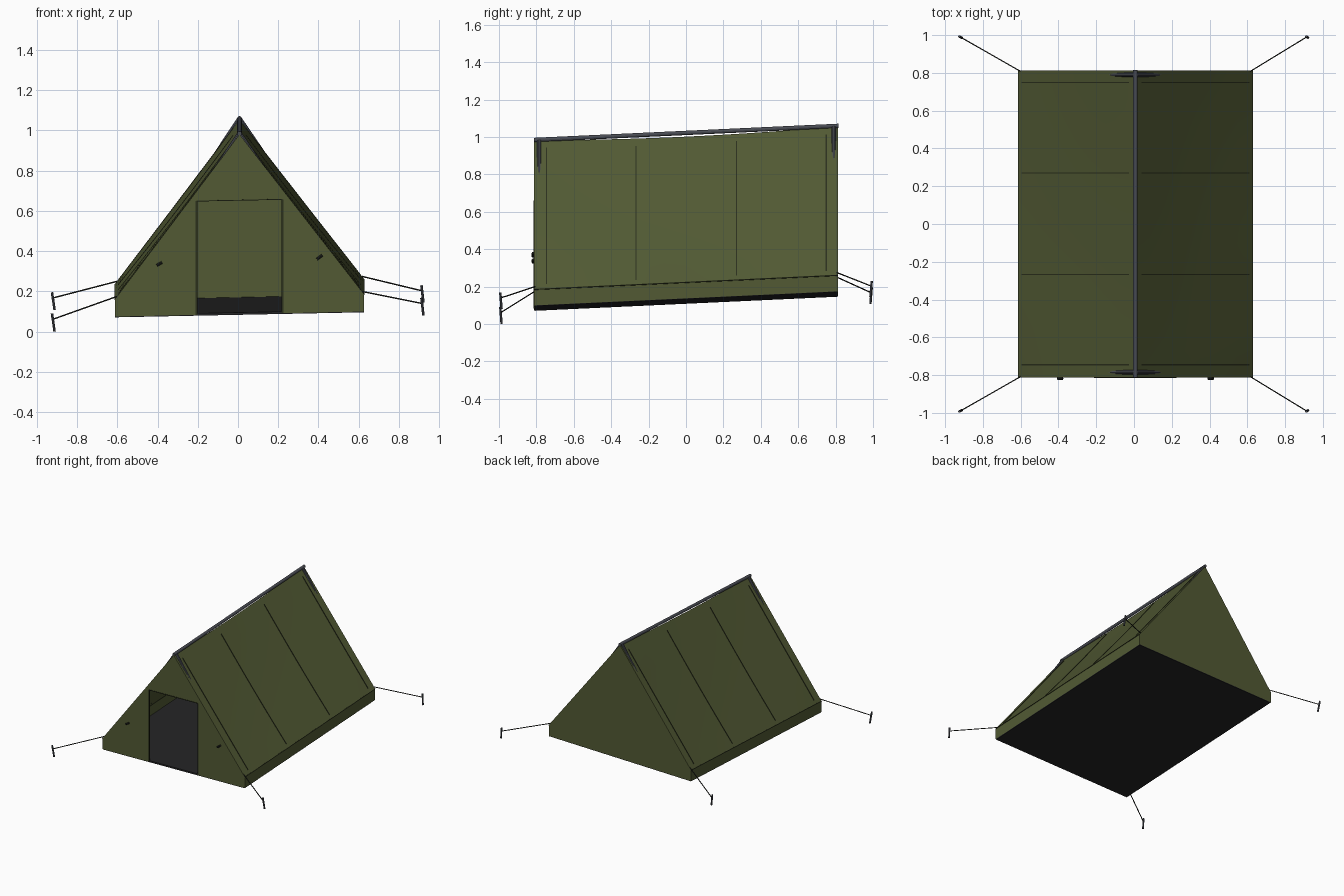
import bpy, bmesh, math
from mathutils import Vector

if "Cube" in bpy.data.objects:
    bpy.data.objects.remove(bpy.data.objects["Cube"])

W, L, EAVE, RIDGE = 0.62, 0.812, 0.085, 0.893   # half width, half length, heights
DOOR_W, DOOR_H = 0.214, 0.566


def material(name, rgb):
    m = bpy.data.materials.new(name)
    m.diffuse_color = (*rgb, 1)
    m.use_nodes = True
    m.node_tree.nodes["Principled BSDF"].inputs["Base Color"].default_value = m.diffuse_color
    return m


CANVAS = material("olive canvas", (0.084, 0.102, 0.034))
SEAM = material("dark olive seam", (0.024, 0.029, 0.012))
FLOOR = material("charcoal groundsheet", (0.018, 0.018, 0.019))
METAL = material("grey metal", (0.07, 0.075, 0.09))
ROPE = material("dark cord", (0.018, 0.020, 0.016))


def slope(x, y):
    """Height of the sloping ground under the tent."""
    return 0.125 + 0.0202 * x + 0.0464 * y


def place(p):
    return Vector((p[0] + 0.0075, p[1], p[2] + slope(p[0], p[1])))


def finish(name, bm, mat, smooth=False):
    bmesh.ops.recalc_face_normals(bm, faces=bm.faces)
    me = bpy.data.meshes.new(name)
    bm.to_mesh(me)
    bm.free()
    me.materials.append(mat)
    for f in me.polygons:
        f.use_smooth = smooth
    ob = bpy.data.objects.new(name, me)
    bpy.context.collection.objects.link(ob)
    return ob


def panel(name, pts, mat):
    bm = bmesh.new()
    bm.faces.new([bm.verts.new(place(p)) for p in pts])
    return finish(name, bm, mat)


def rod(name, a, b, r, mat, sides=8, local=True):
    """Straight cylinder from a to b."""
    a, b = (place(a), place(b)) if local else (Vector(a), Vector(b))
    d = b - a
    bm = bmesh.new()
    bmesh.ops.create_cone(bm, cap_ends=True, segments=sides, radius1=r, radius2=r, depth=d.length)
    rot = d.to_track_quat('Z', 'Y')
    for v in bm.verts:
        v.co = rot @ v.co + (a + b) / 2
    return finish(name, bm, mat)


def box(name, lo, hi, mat):
    bm = bmesh.new()
    bmesh.ops.create_cube(bm, size=1)
    for v in bm.verts:
        v.co = place([lo[i] + (v.co[i] + 0.5) * (hi[i] - lo[i]) for i in range(3)])
    return finish(name, bm, mat)


def roof(u, y, side, lift=0.0):
    """Point on the slightly sagging roof, u = 0 at the ridge and 1 at the eave."""
    k = math.cos(math.pi / 2 * y / L)
    sag = 0.016 * k * (1 - u) + 0.012 * k * math.sin(math.pi * u)
    return (side * (W * u + lift * 0.8), y, RIDGE + (EAVE - RIDGE) * u - sag + lift * 0.6)


# roof slopes and low side walls
for side, word in ((-1, "left"), (1, "right")):
    bm = bmesh.new()
    N, M = 8, 16
    grid = [[bm.verts.new(place(roof(i / N, -L + 2 * L * j / M, side)))
             for j in range(M + 1)] for i in range(N + 1)]
    for i in range(N):
        for j in range(M):
            bm.faces.new((grid[i][j], grid[i + 1][j], grid[i + 1][j + 1], grid[i][j + 1]))
    finish(word + "_roof", bm, CANVAS, True)
    x = side * W
    panel(word + "_side_wall", [(x, -L, 0), (x, L, 0), (x, L, EAVE), (x, -L, EAVE)], CANVAS)
    rod(word + "_eave_seam", (x, -L, EAVE), (x, L, EAVE), 0.0025, SEAM, 6)

    # raised seams down the roof
    for n, y in enumerate((-0.745, -0.267, 0.27, 0.75)):
        bm = bmesh.new()
        rows = []
        for i in range(9):
            u = 0.05 + 0.92 * i / 8
            rows.append([bm.verts.new(place(roof(u, y + dy, side, lift)))
                         for dy, lift in ((-0.003, 0), (-0.003, 0.003), (0.003, 0.003), (0.003, 0))])
        for a, b in zip(rows, rows[1:]):
            for j in range(3):
                bm.faces.new((a[j], a[j + 1], b[j + 1], b[j]))
        finish(f"{word}_roof_seam_{n + 1}", bm, SEAM)

    # slanted frame poles at both ends
    for y, end in ((-0.785, "front"), (0.79, "back")):
        rod(f"{end}_{word}_frame_pole", (0, y, RIDGE + 0.004), (side * 0.55, y, 0.08), 0.0115, METAL, 10)

    # door edging and tie toggles
    xd = side * DOOR_W
    box(word + "_door_edge", (xd - 0.004, -L - 0.004, 0), (xd + 0.004, -L + 0.004, DOOR_H), SEAM)
    rod(word + "_toggle", (side * 0.385, -L - 0.006, 0.265), (side * 0.412, -L - 0.006, 0.285 - 0.035 * (side < 0)),
        0.007, ROPE)

# gable ends, the front one with the doorway cut out
gable = [(W, 0), (W, EAVE), (0, RIDGE), (-W, EAVE), (-W, 0)]
door = [(-DOOR_W, 0), (-DOOR_W, DOOR_H), (DOOR_W, DOOR_H), (DOOR_W, 0)]
panel("back_wall", [(x, L, z) for x, z in gable], CANVAS)
panel("front_wall", [(x, -L, z) for x, z in gable + door], CANVAS)
box("door_top_edge", (-DOOR_W, -L - 0.003, DOOR_H - 0.002), (DOOR_W, -L + 0.003, DOOR_H + 0.002), SEAM)

# groundsheet and ridge pole
box("groundsheet", (-W + 0.002, -L + 0.002, -0.004), (W - 0.002, L - 0.002, 0.008), FLOOR)
rod("ridge_pole", (0, -L, RIDGE + 0.004), (0, L + 0.003, RIDGE + 0.004), 0.0115, METAL, 12)

# guy lines with pegs leaning outward: (side x, side y, peg bottom, peg top)
for sx, sy, z0, z1 in ((-1, -1, 0.0, 0.09), (1, -1, 0.08, 0.168), (-1, 1, 0.108, 0.195), (1, 1, 0.145, 0.23)):
    tag = ("front" if sy < 0 else "back") + ("_left" if sx < 0 else "_right")
    foot = Vector((sx * 0.912 if sx < 0 else 0.922, sy * 0.986, z0))
    head = Vector((-0.925 if sx < 0 else 0.912, sy * 0.993, z1))
    rod(tag + "_peg", foot, head, 0.0065, METAL, 8, False)
    start = place((sx * (W - 0.012), sy * (L - 0.004), 0.1))
    rod(tag + "_guy_line", start, foot.lerp(head, 0.68), 0.0035, ROPE, 6, False)
